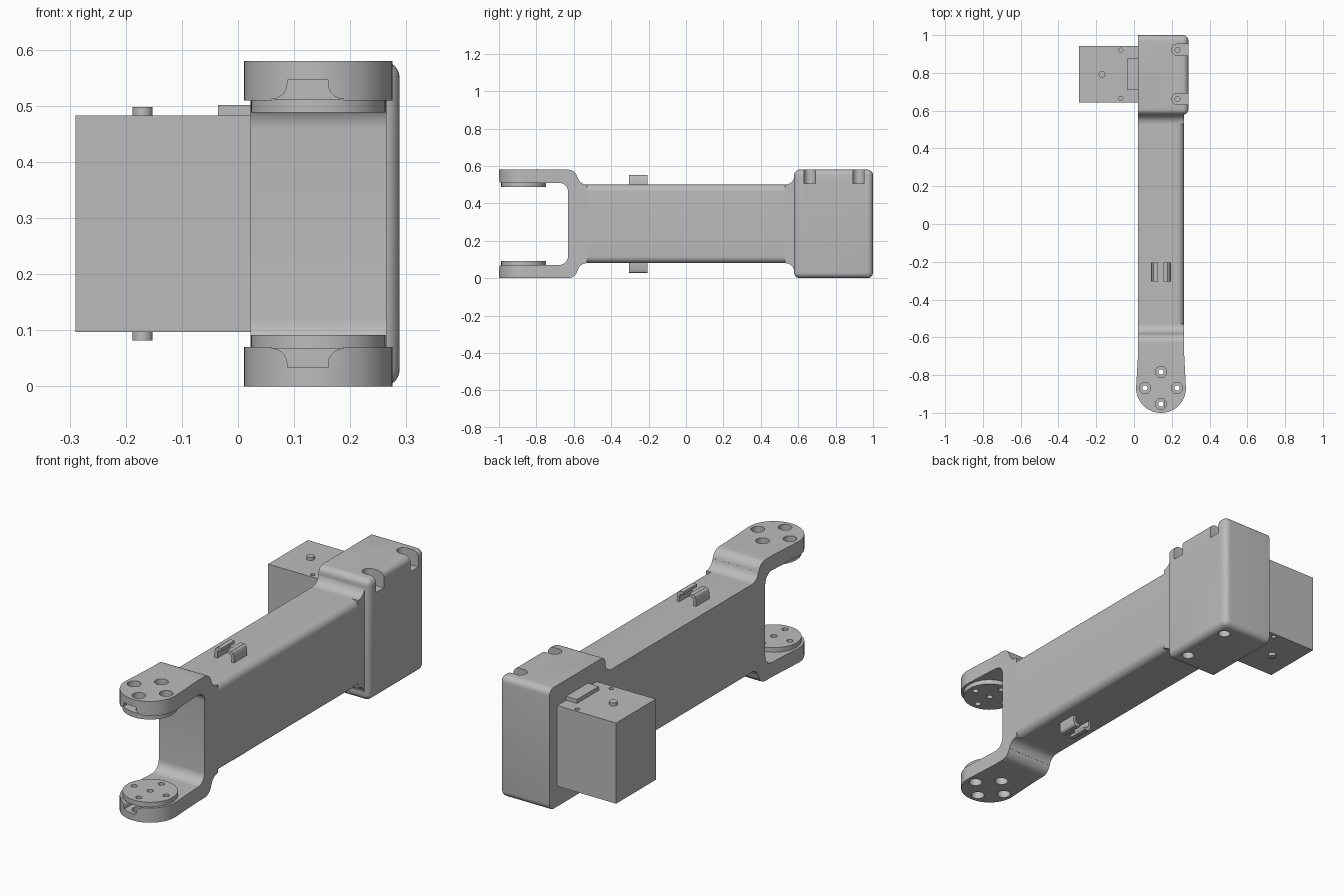
import bpy, bmesh
from math import cos, sin, radians
from mathutils import Matrix

cube = bpy.data.objects.get("Cube")
if cube:
    bpy.data.objects.remove(cube, do_unlink=True)

grey = bpy.data.materials.new("plain_grey")
grey.use_nodes = True
colour = (0.5, 0.5, 0.5, 1)
grey.diffuse_color = colour
grey.node_tree.nodes["Principled BSDF"].inputs["Base Color"].default_value = colour

HEIGHT = 0.58
LEFT, RIGHT = 0.022, 0.265      # arm width limits
PX, PY = 0.143, -0.868          # fork pivot
parts = []


def add(name, bm, keep=True):
    bmesh.ops.recalc_face_normals(bm, faces=bm.faces)
    mesh = bpy.data.meshes.new(name)
    bm.to_mesh(mesh)
    bm.free()
    mesh.materials.append(grey)
    ob = bpy.data.objects.new(name, mesh)
    bpy.context.collection.objects.link(ob)
    if keep:
        parts.append(ob)
    return ob


def prism(name, pts, axis, lo, hi, keep=True):
    """Extrude a closed 2D outline along an axis."""
    place = {"x": lambda a, b, c: (c, a, b),
             "y": lambda a, b, c: (a, c, b),
             "z": lambda a, b, c: (a, b, c)}[axis]
    bm = bmesh.new()
    rings = [[bm.verts.new(place(a, b, c)) for a, b in pts] for c in (lo, hi)]
    for ring in rings:
        bm.faces.new(ring)
    for i in range(len(pts)):
        j = (i + 1) % len(pts)
        bm.faces.new((rings[0][i], rings[0][j], rings[1][j], rings[1][i]))
    return add(name, bm, keep)


def arc(cx, cy, r, start, end, n=8):
    angles = [radians(start + (end - start) * i / n) for i in range(n + 1)]
    return [(cx + r * cos(a), cy + r * sin(a)) for a in angles]


def rod(name, x, y, r, lo, hi, keep=True, n=32):
    return prism(name, arc(x, y, r, 0, 360, n)[:-1], "z", lo, hi, keep)


def box(name, x, y, z, keep=True):
    return prism(name, [(x[0], y[0]), (x[1], y[0]), (x[1], y[1]), (x[0], y[1])],
                 "z", z[0], z[1], keep)


def cut(ob, cutter):
    mod = ob.modifiers.new("cut", "BOOLEAN")
    mod.operation, mod.solver, mod.object = "DIFFERENCE", "EXACT", cutter
    bpy.context.view_layer.objects.active = ob
    bpy.ops.object.modifier_apply(modifier=mod.name)
    bpy.data.objects.remove(cutter, do_unlink=True)


def flip_copy(ob, name):
    """Mirror a part about the mid height."""
    bm = bmesh.new()
    bm.from_mesh(ob.data)
    flip = Matrix.Translation((0, 0, HEIGHT)) @ Matrix.Diagonal((1, 1, -1, 1))
    bm.transform(flip)
    return add(name, bm)


def both(half):
    """Close an upper outline with its mirror image."""
    return half + [(a, HEIGHT - b) for a, b in reversed(half)]


# Arm beam, rounded on one side
prism("arm_beam", both([(LEFT, 0.5)] + arc(RIGHT - 0.036, 0.464, 0.036, 90, 0)),
      "y", -0.53, 0.53)

# Fork yoke with filleted inside and curved shoulders
yoke = (arc(-0.68, 0.46, 0.05, 0, 90) + [(-0.68, HEIGHT)]
        + arc(-0.63, 0.53, 0.05, 90, 11) + arc(-0.53, 0.55, 0.05, 191, 270))
prism("fork_yoke", both(yoke), "x", LEFT, RIGHT)

# Fork pad with side slot and counterbored holes
pad = prism("upper_fork_pad",
            arc(PX, PY, 0.132, 180, 360, 32) + [(RIGHT, -0.68), (LEFT, -0.68)],
            "z", 0.51, HEIGHT)
slot = ([(0.06, 0.5), (0.06, 0.512)] + arc(0.06, 0.54, 0.028, -90, 0, 5)
        + [(0.088, 0.546), (0.16, 0.546)] + arc(0.188, 0.54, 0.028, 180, 270, 5)
        + [(0.188, 0.5)])
cut(pad, prism("slot", slot, "y", -1.1, -0.92, False))
disc = rod("upper_pivot_disc", PX, PY, 0.12, 0.488, 0.512, n=48)
spots = [(PX + dx, PY + dy) for dx, dy in
         ((0.085, 0), (-0.085, 0), (0, 0.085), (0, -0.085))]
for x, y in spots:
    cut(pad, rod("bore", x, y, 0.03, 0.53, 0.7, False))
    cut(pad, rod("hole", x, y, 0.014, 0.45, 0.7, False, 20))
for x, y in spots + [(PX, PY)]:
    cut(disc, rod("hole", x, y, 0.014, 0.45, 0.6, False, 20))
flip_copy(pad, "lower_fork_pad")
flip_copy(disc, "lower_pivot_disc")

# Cable clip hooks, above and below the beam
for name, outer, d in (("right", 0.09, 1), ("left", 0.192, -1)):
    shape = [(0, 0.495), (0, 0.53), (0.006, 0.546), (0.014, 0.552), (0.036, 0.552),
             (0.036, 0.538), (0.02, 0.536), (0.014, 0.528), (0.014, 0.495)]
    hook = prism("upper_clip_" + name, [(outer + d * a, b) for a, b in shape],
                 "y", -0.305, -0.205)
    flip_copy(hook, "lower_clip_" + name)

# Curved shoulder into the housing
prism("housing_shoulder", both(arc(0.53, 0.55, 0.05, 270, 349) + [(0.62, 0.54)]),
      "x", LEFT, RIGHT)

# Motor housing, rounded everywhere but on its mounting side
housing = box("motor_housing", (LEFT, 0.288), (0.578, 1), (0, HEIGHT))
bm = bmesh.new()
bm.from_mesh(housing.data)
edges = [e for e in bm.edges if any(v.co.x > 0.1 for v in e.verts)]
bmesh.ops.bevel(bm, geom=edges, offset=0.03, segments=6, profile=0.5, affect="EDGES")
bm.to_mesh(housing.data)
bm.free()
for y in (0.662, 0.922):
    pocket = arc(0.23, y, 0.03, 90, 270, 16) + [(0.35, y - 0.03), (0.35, y + 0.03)]
    cut(housing, prism("pocket", pocket, "z", 0.505, 0.7, False))
    cut(housing, rod("hole", 0.23, y, 0.013, 0.42, 0.6, False, 20))
    cut(housing, rod("bore", 0.23, y, 0.027, -0.1, 0.06, False))

# Motor block with screw holes, tab and shaft pins
motor = box("motor_block", (-0.29, LEFT), (0.642, 0.942), (0.097, 0.483))
for y in (0.665, 0.92):
    for z in (0.46, 0.08):
        cut(motor, rod("hole", -0.07, y, 0.011, z, z + 0.04, False, 20))
box("motor_tab", (-0.036, LEFT), (0.71, 0.875), (0.483, 0.502))
rod("upper_motor_pin", -0.17, 0.792, 0.018, 0.48, 0.498)
rod("lower_motor_pin", -0.17, 0.792, 0.018, 0.082, 0.1)

# Smooth the rounded faces, keep edges sharp
bpy.ops.object.select_all(action="DESELECT")
for ob in parts:
    ob.select_set(True)
bpy.context.view_layer.objects.active = parts[0]
bpy.ops.object.shade_smooth_by_angle(angle=radians(30))
